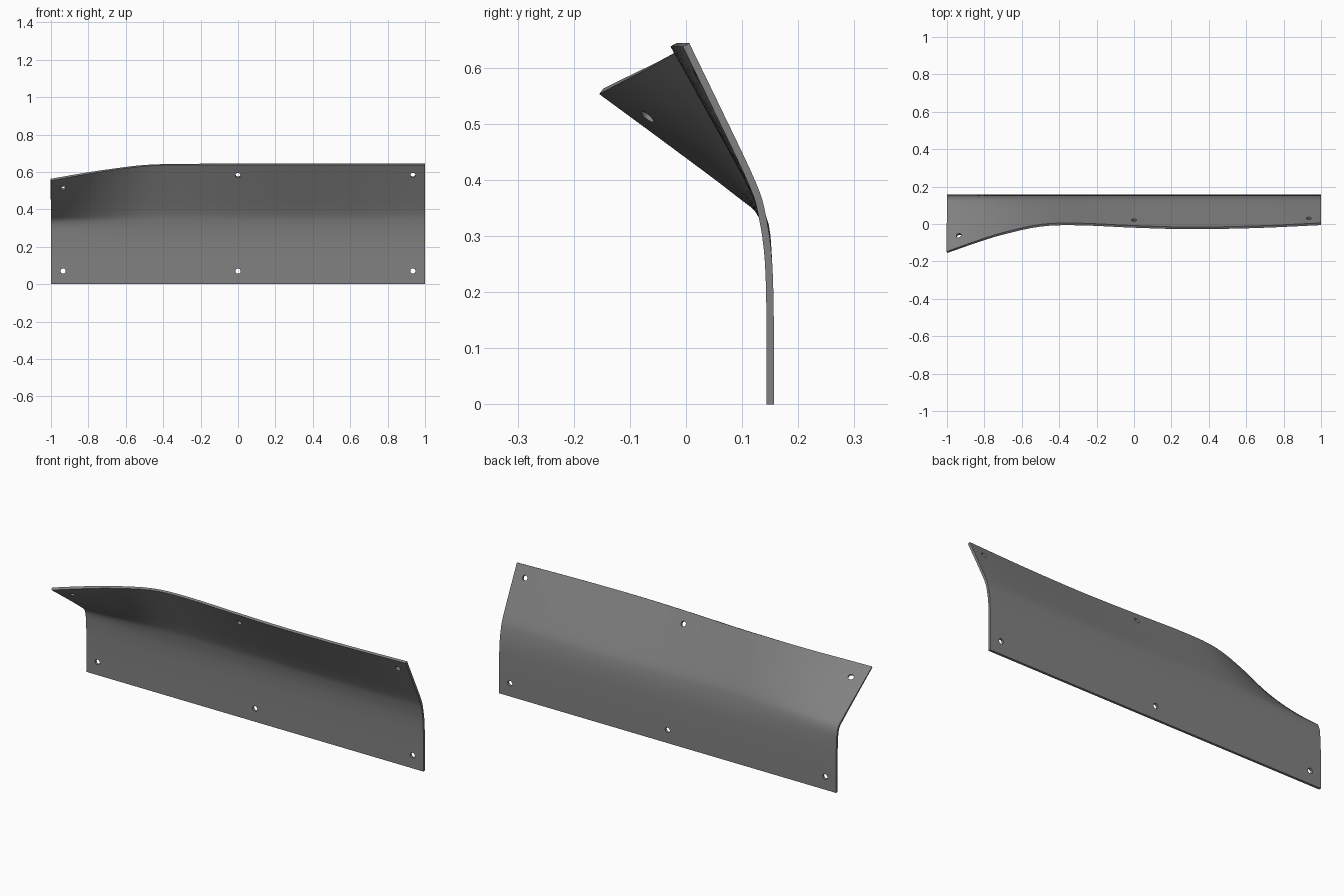
import bpy, bmesh
from mathutils import Vector

if "Cube" in bpy.data.objects:
    bpy.data.objects.remove(bpy.data.objects["Cube"])

THICK = 0.013
# top edge of the panel: x, y, z
TOP = [(-1, -.151, .558), (-.85, -.098, .585), (-.7, -.051, .609), (-.5, -.008, .634),
       (-.3, -.001, .640), (0, -.014, .641), (.3, -.022, .641), (.65, -.016, .641), (1, 0, .641)]


def spline(pts, per):
    """Catmull-Rom curve through pts with per steps in each span."""
    p = [Vector(v) for v in pts]
    p = [2 * p[0] - p[1]] + p + [2 * p[-1] - p[-2]]
    out = []
    for i in range(1, len(p) - 2):
        a, b, c, d = p[i - 1:i + 3]
        for k in range(per):
            t = k / per
            out.append(.5 * (2 * b + (c - a) * t + (2 * a - 5 * b + 4 * c - d) * t * t
                             + (3 * b - a - 3 * c + d) * t ** 3))
    return out + [p[-2].copy()]


def profile(top):
    """Upright lower sheet that bends forward to the given top point."""
    x = top.x
    knee = Vector((x, .136, .335))
    low = [Vector((x, .15, 0)), Vector((x, .1502, .13)), Vector((x, .147, .255)), knee]
    m1 = knee.lerp(top, .18) + Vector((0, .007, .003))
    m2 = knee.lerp(top, .6) + Vector((0, .004, .002))
    return spline(low + [m1, m2, top], 4)


# curved sheet
rows = [profile(t) for t in spline(TOP, 4)]
bm = bmesh.new()
grid = [[bm.verts.new(v) for v in r] for r in rows]
for a, b in zip(grid, grid[1:]):
    for j in range(len(a) - 1):
        bm.faces.new((a[j], b[j], b[j + 1], a[j + 1]))
mesh = bpy.data.meshes.new("curved_panel")
bm.to_mesh(mesh)
bm.free()
panel = bpy.data.objects.new("curved_panel", mesh)
bpy.context.collection.objects.link(panel)
sol = panel.modifiers.new("thickness", 'SOLIDIFY')
sol.thickness = THICK
sol.offset = 0
sol.use_even_offset = True

grey = bpy.data.materials.new("steel grey")
grey.diffuse_color = (.22, .22, .22, 1)
grey.use_nodes = True
grey.node_tree.nodes["Principled BSDF"].inputs["Base Color"].default_value = grey.diffuse_color
mesh.materials.append(grey)

# bolt holes, drilled square to the sheet
for x, z in [(-.935, .07), (0, .07), (.935, .07), (-.935, .517), (0, .585), (.935, .585)]:
    face = min(mesh.polygons, key=lambda f: (f.center.x - x) ** 2 + (f.center.z - z) ** 2)
    n, c = face.normal, face.center
    y = c.y - (n.x * (x - c.x) + n.z * (z - c.z)) / n.y
    bpy.ops.mesh.primitive_cylinder_add(vertices=16, radius=.014, depth=.08, location=(x, y, z),
                                        rotation=n.to_track_quat('Z', 'Y').to_euler())
    cutter = bpy.context.object
    cutter.name = "hole_cutter"
    cutter.data.materials.append(grey)
    cut = panel.modifiers.new("hole", 'BOOLEAN')
    cut.operation = 'DIFFERENCE'
    cut.solver = 'EXACT'
    cut.object = cutter

# bake the cuts and clear the cutters away
bpy.ops.object.select_all(action='DESELECT')
panel.select_set(True)
bpy.context.view_layer.objects.active = panel
for m in list(panel.modifiers):
    bpy.ops.object.modifier_apply(modifier=m.name)
for o in [o for o in bpy.data.objects if o.name.startswith("hole_cutter")]:
    bpy.data.objects.remove(o)
bpy.ops.object.shade_smooth_by_angle(angle=.6)
